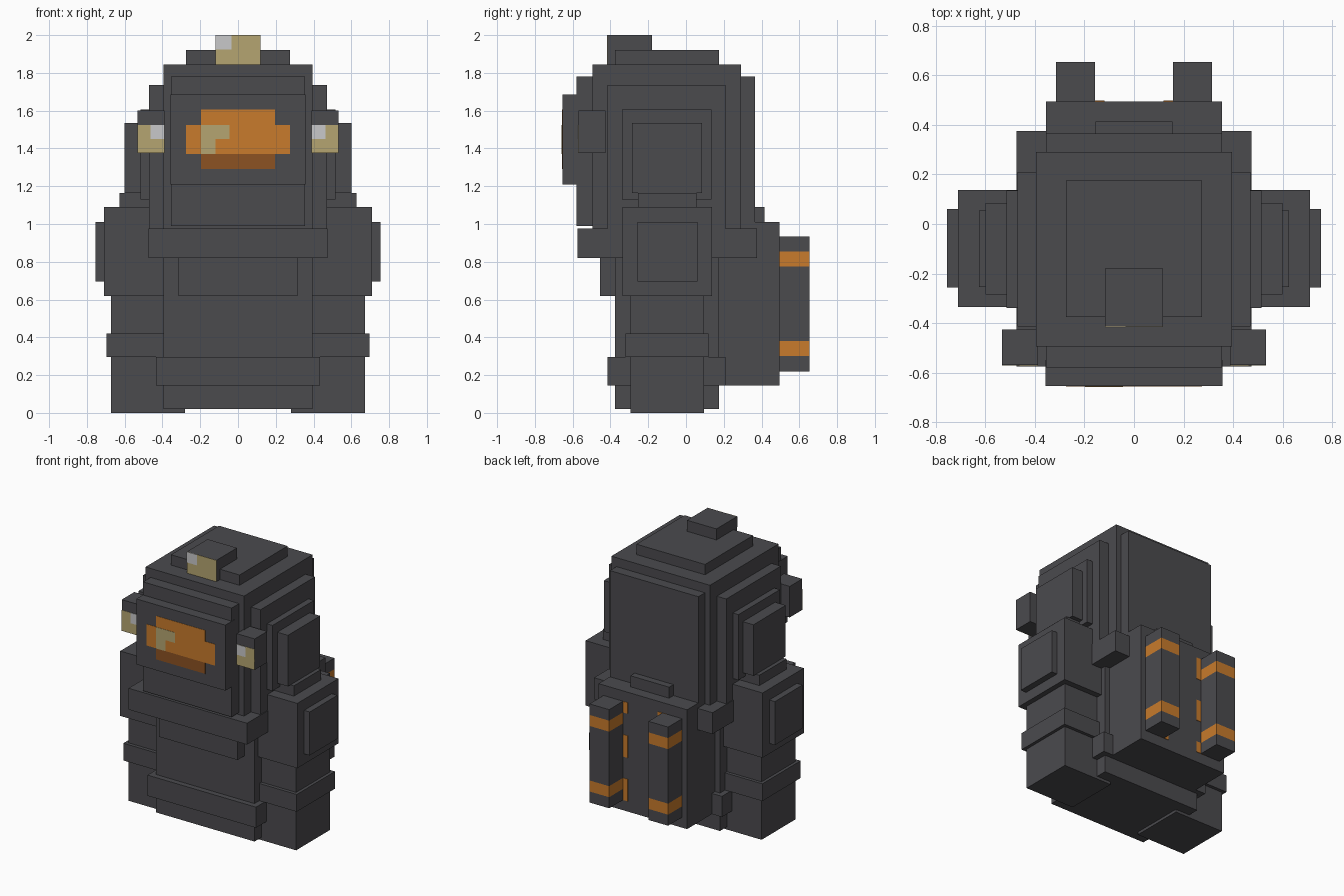
import bpy
import bmesh
from mathutils import Vector

cube = bpy.data.objects.get("Cube")
if cube:
    bpy.data.objects.remove(cube, do_unlink=True)


def material(name, rgb):
    m = bpy.data.materials.new(name)
    m.use_nodes = True
    m.diffuse_color = (*rgb, 1)
    m.node_tree.nodes["Principled BSDF"].inputs["Base Color"].default_value = (*rgb, 1)
    return m


GREY = material("dark grey", (0.070, 0.069, 0.076))
ORANGE = material("orange", (0.578, 0.198, 0.025))
BROWN = material("burnt orange", (0.262, 0.084, 0.016))
TAN = material("lamp tan", (0.462, 0.376, 0.165))
WHITE = material("lamp white", (0.58, 0.58, 0.59))


def box(name, x, y, z, mat=GREY, bands=()):
    """Box from (min, max) ranges; bands are z ranges painted orange."""
    bm = bmesh.new()
    bmesh.ops.create_cube(bm, size=1)
    for v in bm.verts:
        v.co = Vector([(r[0] + r[1]) / 2 + c * (r[1] - r[0]) for r, c in zip((x, y, z), v.co)])
    for height in [h for band in bands for h in band]:
        bmesh.ops.bisect_plane(bm, geom=bm.verts[:] + bm.edges[:] + bm.faces[:],
                               plane_co=(0, 0, height), plane_no=(0, 0, 1))
    for f in bm.faces:
        c = f.calc_center_median().z
        f.material_index = int(any(lo < c < hi for lo, hi in bands))
    mesh = bpy.data.meshes.new(name)
    bm.to_mesh(mesh)
    bm.free()
    mesh.materials.append(mat)
    if bands:
        mesh.materials.append(ORANGE)
    obj = bpy.data.objects.new(name, mesh)
    bpy.context.collection.objects.link(obj)
    return obj


def centred(name, half, y, z):
    return box(name, (-half, half), y, z)


def pair(name, x, y, z, mat=GREY, bands=()):
    box("left_" + name, x, y, z, mat, bands)
    box("right_" + name, (-x[1], -x[0]), y, z, mat, bands)


def front_plate(name, x, z, y, mat, layer=1):
    """Thin painted plate on a surface facing the front."""
    return box(name, x, (y - 0.002 * layer, y + 0.002), z, mat)


# Torso
centred("torso", 0.395, (-0.375, 0.175), (0.02, 1.0))
centred("belt", 0.435, (-0.415, 0.21), (0.145, 0.295))
centred("chest_plate", 0.315, (-0.455, -0.30), (0.62, 0.83))
centred("collar", 0.475, (-0.575, 0.375), (0.82, 0.975))

# Helmet, built from stepped layers
centred("helmet_core", 0.395, (-0.495, 0.29), (0.975, 1.845))
centred("helmet_front_back", 0.355, (-0.58, 0.365), (0.99, 1.78))
centred("helmet_sides", 0.47, (-0.415, 0.21), (0.975, 1.735))
centred("helmet_top", 0.275, (-0.375, 0.175), (1.80, 1.92))
centred("visor_frame", 0.357, (-0.655, -0.55), (1.21, 1.685))
pair("ear_base", (0.44, 0.515), (-0.34, 0.135), (1.13, 1.605))
pair("ear_cover", (0.50, 0.60), (-0.285, 0.085), (1.165, 1.535))

# Visor glass and its reflection
VY = -0.655
front_plate("visor_glass", (-0.275, 0.275), (1.37, 1.525), VY, ORANGE)
front_plate("visor_glass_top", (-0.197, 0.197), (1.525, 1.605), VY, ORANGE)
front_plate("visor_glass_shade", (-0.197, 0.197), (1.29, 1.37), VY, BROWN)
front_plate("visor_glint_wide", (-0.197, -0.045), (1.45, 1.525), VY, TAN, 2)
front_plate("visor_glint_low", (-0.197, -0.12), (1.37, 1.45), VY, TAN, 2)

# Head lamps
centred("top_lamp", 0.118, (-0.415, -0.18), (1.845, 2.0))
front_plate("top_lamp_lens", (-0.118, 0.118), (1.845, 2.0), -0.415, TAN)
front_plate("top_lamp_shine", (-0.118, -0.035), (1.923, 2.0), -0.415, WHITE, 2)
pair("side_lamp", (0.388, 0.533), (-0.57, -0.427), (1.375, 1.60))
pair("side_lamp_lens", (0.388, 0.533), (-0.572, -0.568), (1.375, 1.525), TAN)
pair("side_lamp_shine", (0.388, 0.462), (-0.574, -0.568), (1.45, 1.525), WHITE)

# Arms and legs
pair("limb", (0.28, 0.673), (-0.295, 0.095), (0.0, 0.64))
pair("limb_cuff", (0.26, 0.695), (-0.32, 0.118), (0.295, 0.42))
pair("shoulder", (0.24, 0.71), (-0.335, 0.137), (0.62, 1.09))
pair("shoulder_cap", (0.32, 0.627), (-0.255, 0.055), (1.08, 1.165))
pair("shoulder_side_pad", (0.70, 0.755), (-0.257, 0.06), (0.695, 1.01))

# Backpack
centred("backpack", 0.355, (0.15, 0.495), (0.145, 1.01))
centred("backpack_handle", 0.155, (0.26, 0.415), (1.0, 1.09))
pair("air_tank", (0.158, 0.315), (0.49, 0.655), (0.22, 0.935),
     bands=((0.30, 0.38), (0.775, 0.855)))

# Striped strips painted behind the tanks
STRIPES = {
    "left": ((0.22, 0.38), (0.535, 0.695), (0.855, 0.935)),
    "right": ((0.22, 0.30), (0.46, 0.615), (0.775, 0.935)),
}
for side, spans in STRIPES.items():
    x = (0.12, 0.20) if side == "left" else (-0.20, -0.12)
    for i, z in enumerate(spans, 1):
        box(f"{side}_tank_stripe_{i}", x, (0.493, 0.498), z, ORANGE)
